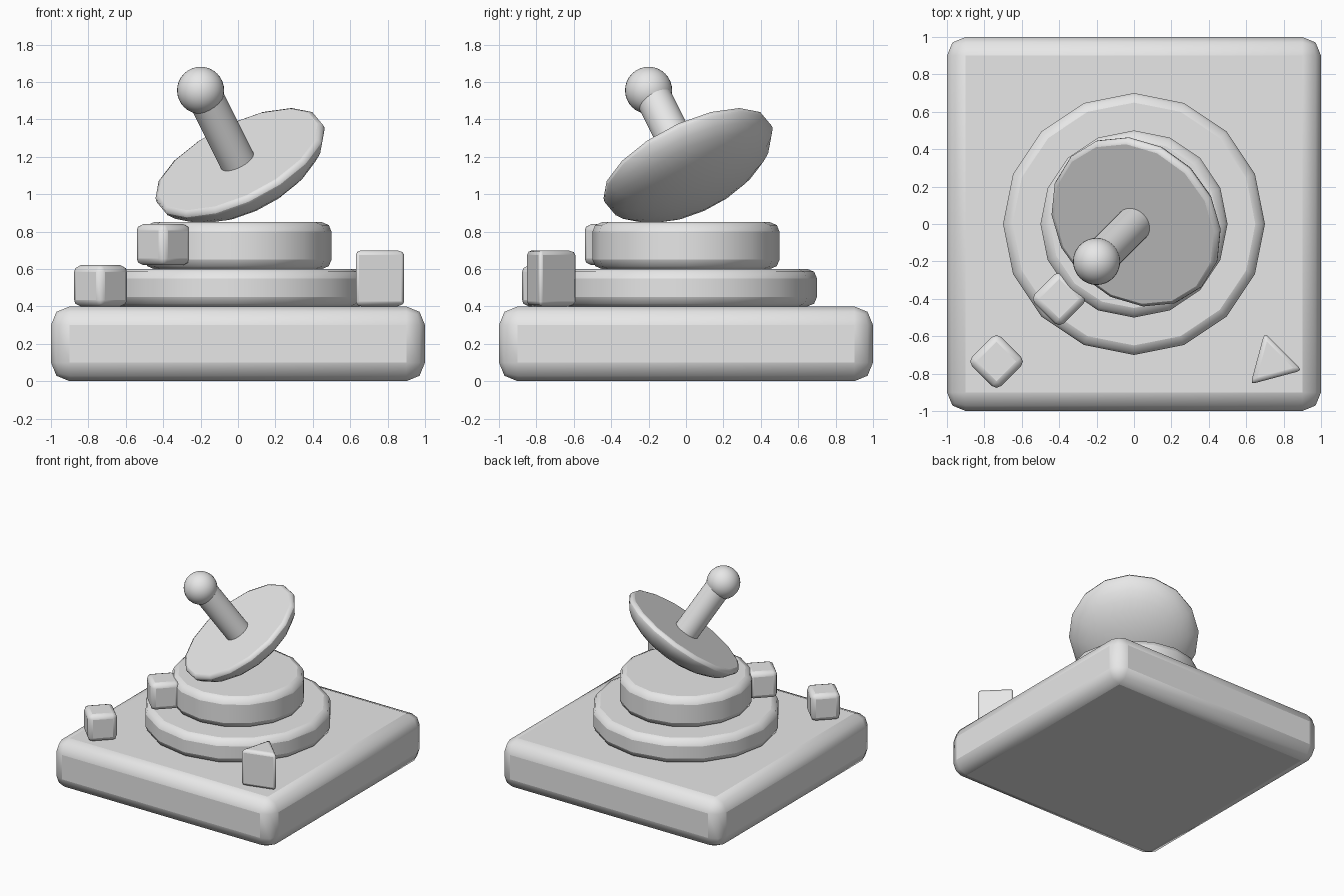
import bpy, bmesh, math
from mathutils import Vector, Matrix

old = bpy.data.objects.get("Cube")
if old:
    bpy.data.objects.remove(old, do_unlink=True)

grey = bpy.data.materials.new("plain grey")
grey.use_nodes = True
grey.diffuse_color = (0.8, 0.8, 0.8, 1)
grey.node_tree.nodes["Principled BSDF"].inputs["Base Color"].default_value = (0.8, 0.8, 0.8, 1)


def finish(name, bm, matrix, bevel=0.0):
    """Turn a bmesh into a placed, softly bevelled, smooth-shaded object."""
    bmesh.ops.recalc_face_normals(bm, faces=bm.faces)
    mesh = bpy.data.meshes.new(name)
    bm.to_mesh(mesh)
    bm.free()
    mesh.materials.append(grey)
    obj = bpy.data.objects.new(name, mesh)
    bpy.context.collection.objects.link(obj)
    obj.matrix_world = matrix
    if bevel:
        mod = obj.modifiers.new("soft_edges", "BEVEL")
        mod.width = bevel
        mod.segments = 2
        mod.limit_method = "ANGLE"
        mod.angle_limit = math.radians(30)
    bpy.ops.object.select_all(action="DESELECT")
    obj.select_set(True)
    bpy.context.view_layer.objects.active = obj
    bpy.ops.object.shade_smooth_by_angle(angle=math.radians(50))
    return obj


def box(name, centre, size, bevel, turn=0):
    bm = bmesh.new()
    bmesh.ops.create_cube(bm, size=1)
    bmesh.ops.scale(bm, vec=size, verts=bm.verts)
    spin = Matrix.Rotation(math.radians(turn), 4, "Z")
    return finish(name, bm, Matrix.Translation(centre) @ spin, bevel)


def prism(name, centre, radius, height, sides, bevel, rotation=None):
    bm = bmesh.new()
    bmesh.ops.create_cone(bm, cap_ends=True, segments=sides, radius1=radius,
                          radius2=radius, depth=height)
    spin = rotation or Matrix.Identity(4)
    return finish(name, bm, Matrix.Translation(centre) @ spin, bevel)


# Square plinth and the two stepped drums
box("base_plate", (0, 0, 0.2), (2, 2, 0.4), 0.1)
prism("lower_drum", (0, 0, 0.5), 0.7, 0.2, 16, 0.05)
prism("upper_drum", (0, 0, 0.725), 0.5, 0.25, 16, 0.05)

# Small equipment blocks
box("corner_block", (-0.735, -0.735, 0.51), (0.22, 0.22, 0.22), 0.035, 45)
box("drum_block", (-0.4, -0.4, 0.73), (0.22, 0.22, 0.22), 0.035, 45)
prism("corner_wedge", (0.74, -0.74, 0.55), 0.165, 0.3, 3, 0.025,
      Matrix.Rotation(math.radians(15), 4, "Z"))

# Tilted dish: the lower half of a flattened sphere with a flat face
axis = Vector((-1, -1, 2)).normalized()
tilt = axis.to_track_quat("Z", "Y").to_matrix().to_4x4()
face_centre = Vector((0, 0, 1.185))
bm = bmesh.new()
bmesh.ops.create_uvsphere(bm, u_segments=16, v_segments=16, radius=1)
cut = bmesh.ops.bisect_plane(bm, geom=bm.verts[:] + bm.edges[:] + bm.faces[:], dist=0.001,
                             plane_co=(0, 0, 0), plane_no=(0, 0, 1), clear_outer=True)
bmesh.ops.holes_fill(bm, edges=[e for e in bm.edges if e.is_boundary])
bmesh.ops.scale(bm, vec=(0.5, 0.5, 0.225), verts=bm.verts)
finish("dish", bm, Matrix.Translation(face_centre) @ tilt, 0.03)

# Feed arm and its ball tip
tip = Vector((-0.2, -0.2, 1.555))
arm = tip - face_centre
prism("feed_arm", face_centre + arm * 0.49, 0.097, arm.length * 1.02, 32, 0, tilt)
bm = bmesh.new()
bmesh.ops.create_uvsphere(bm, u_segments=32, v_segments=16, radius=0.126)
finish("feed_tip", bm, Matrix.Translation(tip))
